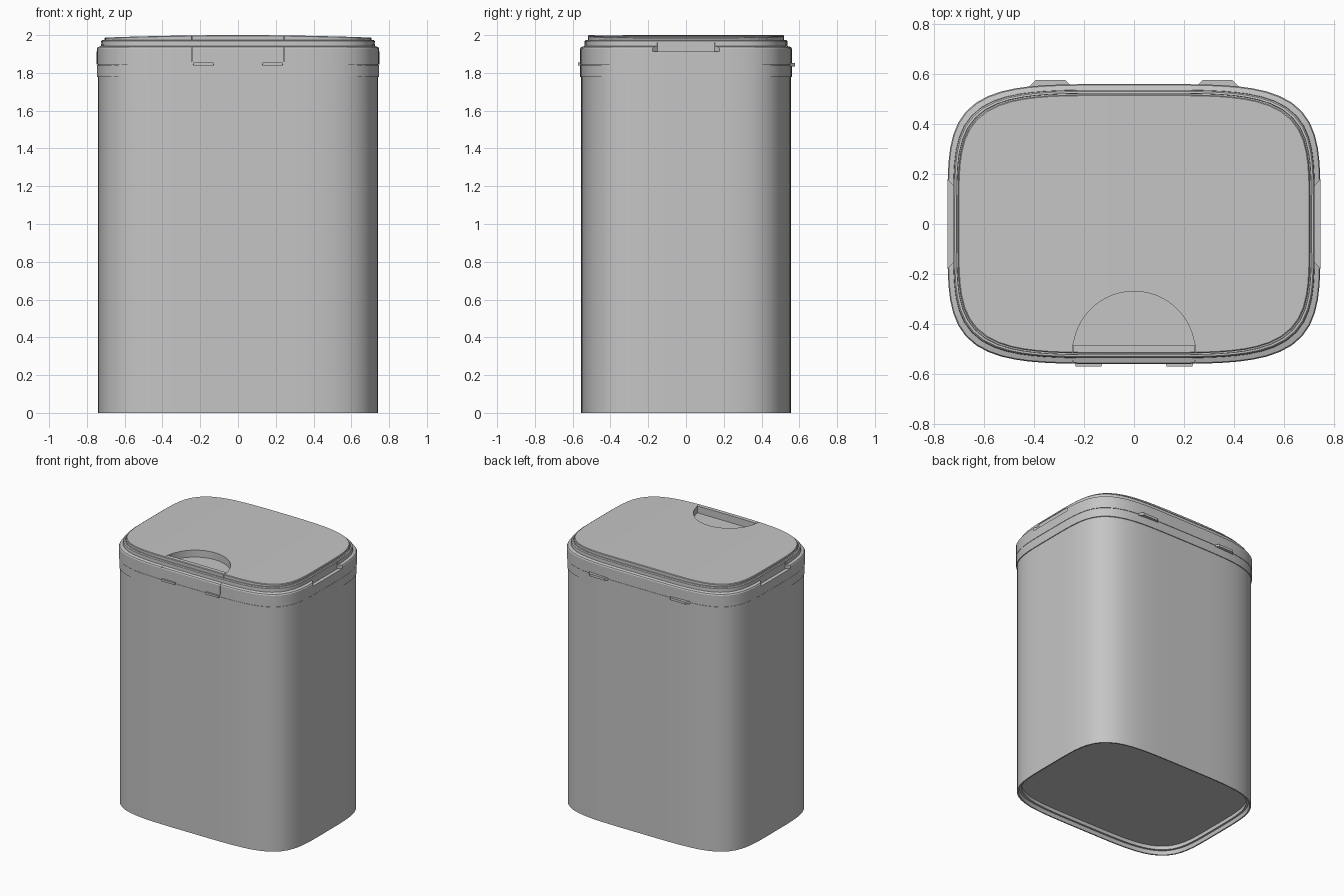
import bpy, bmesh, math

if "Cube" in bpy.data.objects:
    bpy.data.objects.remove(bpy.data.objects["Cube"])

HALF_X, HALF_Y, POWER, SIDES = 0.748, 0.561, 4.5, 96

grey = bpy.data.materials.new("grey plastic")
grey.use_nodes = True
grey.diffuse_color = (0.56, 0.56, 0.56, 1)
grey.node_tree.nodes["Principled BSDF"].inputs["Base Color"].default_value = (0.56, 0.56, 0.56, 1)


def make_object(name, bm):
    bmesh.ops.recalc_face_normals(bm, faces=bm.faces)
    mesh = bpy.data.meshes.new(name)
    bm.to_mesh(mesh)
    bm.free()
    mesh.materials.append(grey)
    obj = bpy.data.objects.new(name, mesh)
    bpy.context.collection.objects.link(obj)
    return obj


def cap(bm, ring):
    # Strips running front to back, so a bowed cap stays made of flat faces
    n = len(ring)
    for i in range(n // 2):
        corners = [ring[i], ring[i + 1], ring[(n - i - 1) % n], ring[(n - i) % n]]
        bm.faces.new(list(dict.fromkeys(corners)))


def loft(name, profile, bow=0.0):
    # Stack bowed-rectangle rings given as (offset from outline, height)
    bm = bmesh.new()
    rings = []
    for offset, z in profile:
        a, b, ring = HALF_X + offset, HALF_Y + offset, []
        for i in range(SIDES):
            t = math.tau * i / SIDES
            c, s = math.cos(t), math.sin(t)
            r = (abs(c / a) ** POWER + abs(s / b) ** POWER) ** (-1 / POWER)
            ring.append(bm.verts.new((r * c, r * s, z - bow * (r * c / a) ** 2)))
        rings.append(ring)
    for low, high in zip(rings, rings[1:]):
        for i in range(SIDES):
            j = (i + 1) % SIDES
            bm.faces.new((low[i], low[j], high[j], high[i]))
    cap(bm, rings[0])
    cap(bm, rings[-1])
    return make_object(name, bm)


def prism(name, outline, z0, z1):
    bm = bmesh.new()
    face = bm.faces.new([bm.verts.new((x, y, z0)) for x, y in outline])
    up = bmesh.ops.extrude_face_region(bm, geom=[face])["geom"]
    bmesh.ops.translate(bm, vec=(0, 0, z1 - z0),
                        verts=[v for v in up if isinstance(v, bmesh.types.BMVert)])
    return make_object(name, bm)


def box(name, x0, x1, y0, y1, z0, z1):
    return prism(name, [(x0, y0), (x1, y0), (x1, y1), (x0, y1)], z0, z1)


def cut(targets, cutter):
    cutter.hide_render = True
    for target in targets:
        mod = target.modifiers.new("cut", 'BOOLEAN')
        mod.operation, mod.solver, mod.object = 'DIFFERENCE', 'EXACT', cutter
        bpy.context.view_layer.objects.active = target
        bpy.ops.object.modifier_apply(modifier=mod.name)
    bpy.data.objects.remove(cutter)


# Bin body with stepped foot rim and recessed base
body = loft("body", [(-0.034, 0.055), (-0.034, 0.028), (-0.02, 0.028), (-0.015, 0),
                     (-0.006, 0), (-0.006, 1.777), (-0.001, 1.778), (-0.001, 1.843),
                     (-0.006, 1.843), (-0.006, 1.848)])

# Lid collar with stepped shoulder
collar = loft("lid_collar", [(-0.006, 1.845), (0, 1.845), (0, 1.928), (-0.004, 1.936),
                             (-0.023, 1.942), (-0.024, 1.968), (-0.029, 1.974),
                             (-0.037, 1.975), (-0.038, 1.962)])

# Gently bowed lid panel, separated from the collar by a groove
panel = loft("lid_panel", [(-0.042, 1.957), (-0.042, 1.996), (-0.046, 2.0)], bow=0.013)

# Half-round finger scoop behind the front button
R, BUTTON_BACK = 0.245, -0.485
arc = [(R * math.cos(math.pi * i / 32), -0.515 + R * math.sin(math.pi * i / 32))
       for i in range(33)]
arc = [(R, BUTTON_BACK)] + [p for p in arc if p[1] > BUTTON_BACK] + [(-R, BUTTON_BACK)]
cut([collar, panel], prism("scoop_cutter", arc, 1.947, 2.1))

# Seams at the two ends of the button
for side in (-1, 1):
    x = side * R
    cut([panel], box("panel_seam_cutter", x - 0.0012, x + 0.0012, -0.7, BUTTON_BACK, 1.9, 2.1))
    cut([collar], box("collar_seam_cutter", x - 0.0012, x + 0.0012, -0.7, -0.547, 1.86, 2.1))

# Grip notches in both ends of the collar
for side in (-1, 1):
    notch = [(side * 0.721, -0.15), (side * 0.8, -0.235),
             (side * 0.8, 0.235), (side * 0.721, 0.15)]
    cut([collar], prism("notch_cutter", notch, 1.912, 1.96))

# Rear hinge tabs and front latch tabs, one of each per side
for side, word in ((-1, "right"), (1, "left")):
    prism("hinge_tab_" + word, [(side * x, y) for x, y in
          ((0.25, 0.53), (0.42, 0.53), (0.42, 0.552), (0.395, 0.577),
           (0.275, 0.577), (0.25, 0.552))], 1.835, 1.853)
    prism("latch_tab_" + word, [(side * x, y) for x, y in
          ((0.125, -0.53), (0.24, -0.53), (0.235, -0.571), (0.13, -0.571))],
          1.838, 1.854)

# Smooth walls with crisp edges; the lid panel keeps its flat strips
bpy.ops.object.select_all(action='DESELECT')
for obj in (body, collar):
    obj.select_set(True)
bpy.context.view_layer.objects.active = body
bpy.ops.object.shade_smooth_by_angle(angle=math.radians(25))
